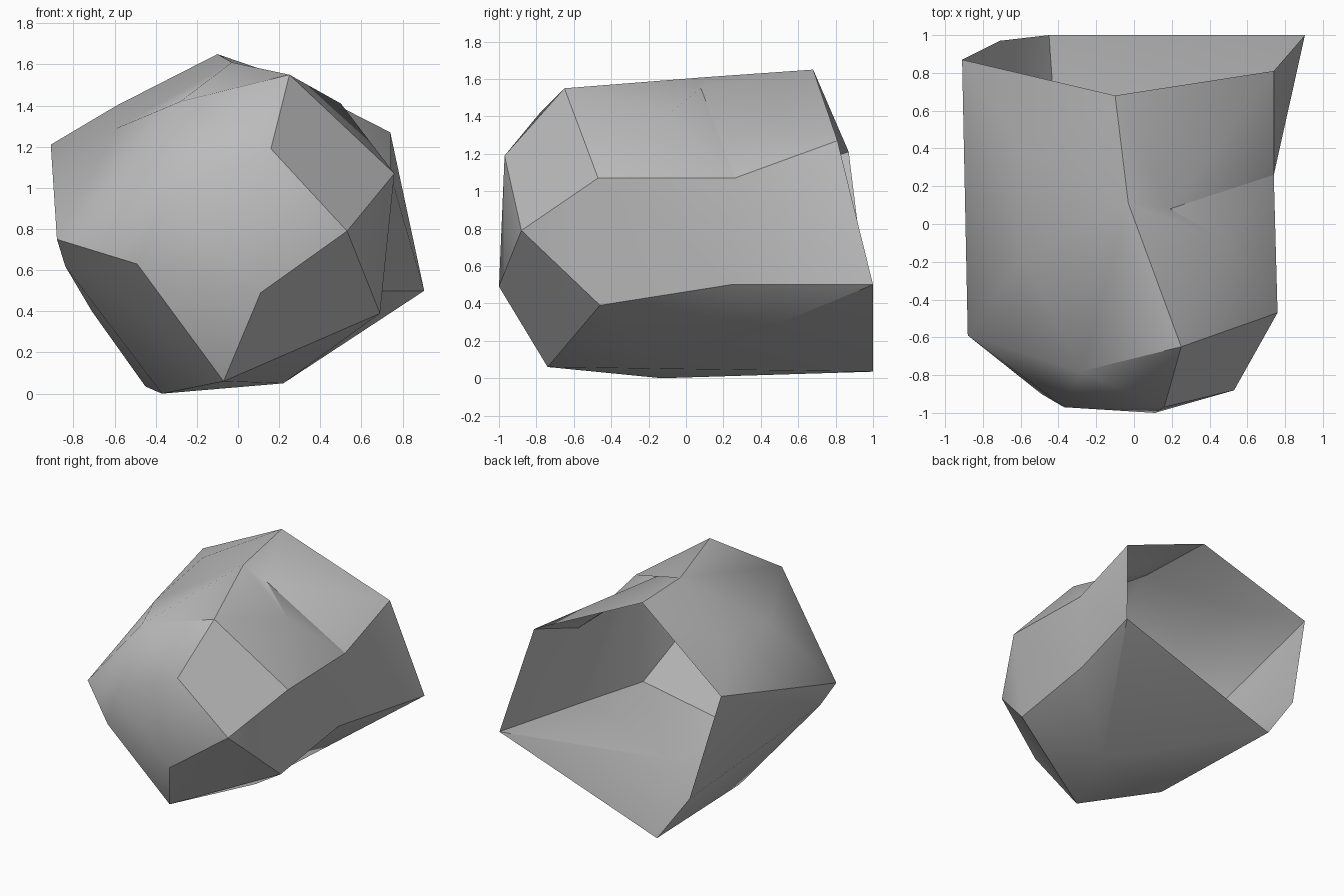
import bpy
import bmesh
import math

cube = bpy.data.objects.get("Cube")
if cube:
    bpy.data.objects.remove(cube, do_unlink=True)


def flat_material(name, colour):
    material = bpy.data.materials.new(name)
    material.use_nodes = True
    material.diffuse_color = colour
    shader = material.node_tree.nodes["Principled BSDF"]
    shader.inputs["Base Color"].default_value = colour
    return material


def faceted_shell(name, corners, panels, material):
    """Join named corners into panels; each panel is a walk round its corners."""
    bm = bmesh.new()
    verts = {label: bm.verts.new(position) for label, position in corners.items()}
    for panel in panels:
        bm.faces.new([verts[label] for label in panel.split()])
    bmesh.ops.triangulate(bm, faces=[f for f in bm.faces if len(f.verts) > 3])
    bmesh.ops.recalc_face_normals(bm, faces=bm.faces)
    # The open back has no lid, so check that the highest facing panel looks up
    top = max(bm.faces, key=lambda f: f.calc_center_median().z)
    if top.normal.z < 0:
        bmesh.ops.reverse_faces(bm, faces=bm.faces)
    mesh = bpy.data.meshes.new(name)
    bm.to_mesh(mesh)
    bm.free()
    mesh.materials.append(material)
    shell = bpy.data.objects.new(name, mesh)
    bpy.context.collection.objects.link(shell)
    bpy.context.view_layer.objects.active = shell
    shell.select_set(True)
    bpy.ops.object.shade_smooth_by_angle(angle=math.radians(30))
    return shell


corners = {
    # Roof ridge and shoulders
    "peak": (-.1, .68, 1.65), "ridge": (-.03, .11, 1.61),
    "brow": (.25, -.65, 1.55), "brow_side": (-.28, -.78, 1.42),
    "dent": (.19, .08, 1.55), "dent_end": (.5, -.1, 1.41),
    "shoulder_back": (-.59, .41, 1.4), "shoulder_front": (-.59, -.18, 1.29),
    # Front knob
    "nose": (.16, -.97, 1.19), "cheek": (-.37, -.97, .93),
    "jaw": (-.49, -.9, .63), "chin": (.11, -1, .49),
    "temple": (.53, -.88, .79),
    # Flank on the +x side
    "flank_front": (.76, -.47, 1.07), "flank_mid": (.74, .26, 1.07),
    "flank_low": (.69, -.46, .39), "flank_foot": (.7, .24, .5),
    # Flank on the -x side
    "bulge": (-.88, -.59, .75), "bulge_low": (-.84, -.45, .62),
    # Underside
    "toe": (-.07, -.74, .06), "sole": (.22, -.1, .05),
    "heel": (-.37, -.13, 0),
    # Rim of the open back
    "rim_high": (.74, .81, 1.27), "rim_out": (.905, 1, .5),
    "rim_floor": (-.45, 1, .035), "rim_low": (-.71, .97, .4),
    "rim_side": (-.91, .87, 1.21),
}

roof = [
    "peak shoulder_back rim_side", "peak ridge shoulder_back",
    "ridge shoulder_front shoulder_back", "ridge brow_side shoulder_front",
    "shoulder_back shoulder_front rim_side", "shoulder_front bulge rim_side",
    "brow_side bulge shoulder_front", "ridge brow brow_side",
    "peak rim_high dent", "peak dent ridge",
    "dent rim_high flank_mid", "dent flank_mid dent_end",
    "dent_end flank_mid flank_front", "dent_end flank_front brow",
    "ridge dent dent_end", "ridge dent_end brow",
]
front = [
    "brow flank_front temple nose", "brow_side brow nose",
    "brow_side nose cheek", "nose cheek chin", "nose chin temple",
    "cheek jaw chin", "brow_side cheek bulge", "cheek jaw bulge",
    "chin jaw toe", "chin toe temple", "temple toe flank_low",
]
flanks = [
    "flank_front temple flank_low",
    "flank_front flank_low flank_foot flank_mid",
    "flank_mid flank_foot rim_out", "flank_mid rim_out rim_high",
    "bulge jaw bulge_low", "jaw toe bulge_low", "bulge_low toe heel",
    "rim_side bulge bulge_low", "rim_side bulge_low rim_low",
    "rim_low bulge_low heel", "heel rim_floor rim_low",
]
underside = [
    "flank_low toe sole", "flank_low sole flank_foot",
    "flank_foot sole rim_out", "toe heel sole",
    "sole heel rim_floor", "sole rim_floor rim_out",
]

stone = flat_material("stone_grey", (.5, .5, .5, 1))
faceted_shell("rock_shell", corners, roof + front + flanks + underside, stone)
